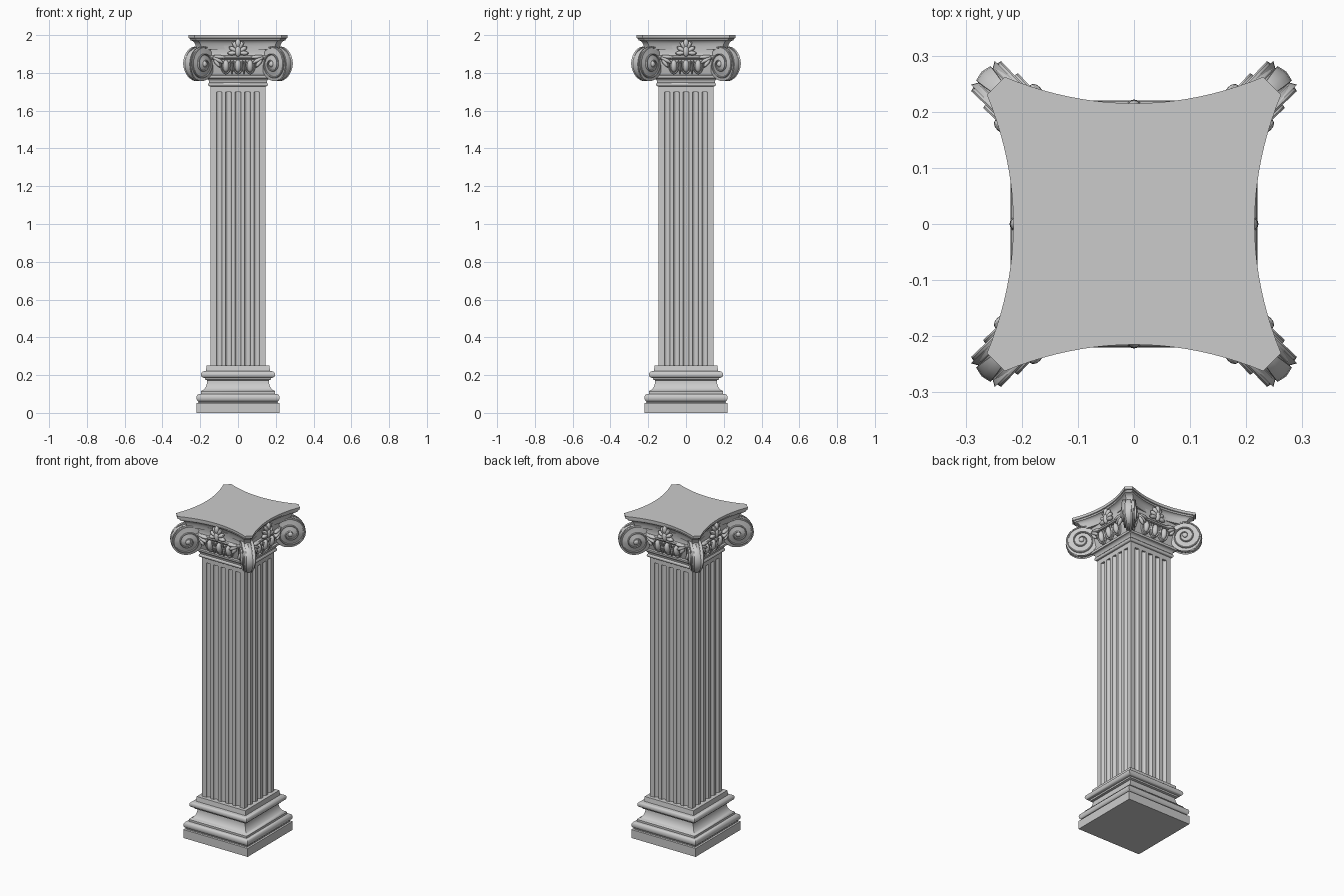
import bpy, bmesh
from math import sin, cos, pi, radians
from mathutils import Matrix, Vector

if "Cube" in bpy.data.objects:
    bpy.data.objects.remove(bpy.data.objects["Cube"])


def finish(name, bm, copies=1, start=0.0, angle=35):
    """Turn a bmesh into an object, repeated around the z axis."""
    bmesh.ops.recalc_face_normals(bm, faces=bm.faces)
    bmesh.ops.rotate(bm, verts=bm.verts, matrix=Matrix.Rotation(start, 3, 'Z'))
    base = bm.faces[:]
    for k in range(1, copies):
        out = bmesh.ops.duplicate(bm, geom=list({v for f in base for v in f.verts}) + base)
        vs = [g for g in out['geom'] if isinstance(g, bmesh.types.BMVert)]
        bmesh.ops.rotate(bm, verts=vs, matrix=Matrix.Rotation(k * pi / 2, 3, 'Z'))
    me = bpy.data.meshes.new(name)
    bm.to_mesh(me)
    bm.free()
    ob = bpy.data.objects.new(name, me)
    bpy.context.collection.objects.link(ob)
    bpy.ops.object.select_all(action='DESELECT')
    ob.select_set(True)
    bpy.context.view_layer.objects.active = ob
    bpy.ops.object.shade_smooth_by_angle(angle=radians(angle))
    return ob


def skin(bm, loops, caps=True, closed=False):
    """Bridge equal-length closed loops of points."""
    rings = [[bm.verts.new(p) for p in lp] for lp in loops]
    n = len(rings[0])
    pairs = list(zip(rings, rings[1:])) + ([(rings[-1], rings[0])] if closed else [])
    for a, b in pairs:
        for i in range(n):
            j = (i + 1) % n
            bm.faces.new((a[i], a[j], b[j], b[i]))
    if caps:
        bm.faces.new(rings[0][::-1])
        bm.faces.new(rings[-1])


def stack(name, outline, profile):
    """Stack a plan outline by (scale, z) steps."""
    bm = bmesh.new()
    skin(bm, [[(x * s, y * s, z) for x, y in outline] for s, z in profile])
    return finish(name, bm)


def four(side):
    """Rotate one side's outline to make all four."""
    pts = []
    for k in range(4):
        c, s = round(cos(k * pi / 2)), round(sin(k * pi / 2))
        pts += [(c * x - s * y, s * x + c * y) for x, y in side]
    return pts


def arc(cx, cz, rx, rz, a0, a1, n=8):
    return [(cx + rx * cos(radians(a0 + (a1 - a0) * i / n)),
             cz + rz * sin(radians(a0 + (a1 - a0) * i / n))) for i in range(n + 1)]


def blob(bm, loc, size, tilt=0.0, lean=0.0, seg=12):
    m = (Matrix.Translation(loc) @ Matrix.Rotation(tilt, 4, 'Y')
         @ Matrix.Rotation(lean, 4, 'X') @ Matrix.Diagonal((*size, 1)))
    bmesh.ops.create_uvsphere(bm, u_segments=seg, v_segments=8, radius=1, matrix=m)


square = four([(-1, -1)])

# Moulded base
stack("base", square, [(.22, 0), (.22, .052), (.21, .054), (.21, .06)]
      + arc(.205, .08, .015, .02, -90, 90)
      + [(.197, .1), (.197, .112)] + arc(.2, .172, .037, .056, 260, 180)
      + [(.175, .176), (.175, .186)] + arc(.182, .203, .014, .017, -90, 90)
      + [(.17, .222), (.166, .25)])

# Fluted shaft with plain top
side = [(-.145, -.145)]
for c in (-.1, -.05, 0, .05, .1):
    side += [(c - .015 * cos(pi * i / 8), -.145 + .014 * sin(pi * i / 8)) for i in range(9)]
stack("fluted_shaft", four(side), [(1, .245), (1, 1.702)])
stack("shaft_top", square, [(.145, 1.70), (.145, 1.735)])

# Capital neck and core
stack("capital_neck", square, [(.147, 1.728)] + arc(.15, 1.739, .008, .01, -90, 90)
      + arc(.175, 1.75, .022, .022, 180, 100) + [(.173, 1.775), (.173, 1.785), (.165, 1.788)])
stack("capital_core", square, [(.16, 1.78), (.166, 1.80), (.176, 1.84), (.182, 1.872),
      (.195, 1.875), (.198, 1.882), (.195, 1.889), (.185, 1.893), (.182, 1.91), (.19, 1.945)])

# Abacus with hollow sides and cut corners
side = [(.23 * i / 10, -.215 - .047 * (i / 10) ** 2) for i in range(-10, 11)]
stack("abacus", four(side), [(.84, 1.925), (.85, 1.94), (.87, 1.955), (.9, 1.966),
      (.94, 1.972), (.96, 1.973), (.97, 1.982), (.995, 1.984), (1, 2.0)])

# Corner scrolls: a drum with a winding ridge on each face
CX, CZ, R = .291, 1.846, .09


def face_y(r, a):
    return .047 - r / .095 * (.016 + .012 * max(0, -sin(a)))


bm = bmesh.new()
loops = []
for i in range(40):
    a = 2 * pi * i / 40
    w = face_y(R, a)
    sec = [(.004, face_y(0, a)), (.045, face_y(.045, a) - .006), (R, w - .002),
           (R - .007, w * .55), (R - .003, 0)]
    sec += [(r, -y) for r, y in sec[-2::-1]]
    loops.append([(CX + r * cos(a), y, CZ + r * sin(a)) for r, y in sec])
skin(bm, loops, caps=False, closed=True)
finish("scroll_drum", bm, 4, pi / 4)

bm = bmesh.new()
N = 90
for s in (1, -1):
    loops = []
    for i in range(N + 1):
        t = i / N
        a = radians(125) - t * 2.3 * 2 * pi
        r = .098 - .084 * t ** .9
        y = face_y(r, a) + .003
        h = .010 - .005 * t
        sec = [(r, y - .016), (r, y - .001), (r - h * .3, y + .002),
               (r - h * .8, y), (r - h, y - .016)]
        loops.append([(CX + p * cos(a), s * q, CZ + p * sin(a)) for p, q in sec])
    skin(bm, loops)
    blob(bm, (CX, s * .044, CZ), (.015, .01, .015))
finish("scroll_ridge", bm, 4, pi / 4)

# Leaf running down each corner between the scrolls
bm = bmesh.new()
loops = []
for i in range(13):
    a = radians(75 - 150 * i / 12)
    w = .003 + .015 * sin(pi * (i + 1.5) / 14.5)
    sec = [(R - .01, -w), (R - .001, -w), (R + .003, 0), (R - .001, w), (R - .01, w)]
    loops.append([(CX + r * cos(a), y, CZ + r * sin(a)) for r, y in sec])
skin(bm, loops)
finish("corner_leaf", bm, 4, pi / 4)

# Eggs, their shells and the darts between
bm = bmesh.new()
for x in (-.064, 0, .064):
    blob(bm, (x, -.183, 1.836), (.017, .02, .034), lean=.15)
    loops = []
    for i in range(17):
        a = radians(150 + 240 * i / 16)
        c = Vector((x + .026 * cos(a), -.183 - .012 * sin(a), 1.842 + .045 * sin(a)))
        d = Vector((cos(a), 0, sin(a)))
        loops.append([c + d * u + Vector((0, v, 0)) for u, v in
                      ((-.005, .02), (-.005, -.006), (0, -.01), (.005, -.006), (.005, .02))])
    skin(bm, loops)
for x in (-.032, .032):
    blob(bm, (x, -.183, 1.822), (.006, .012, .03), seg=6)
finish("egg_and_dart", bm, 4)

# Small leaves spreading from each scroll over the outer eggs
bm = bmesh.new()
for s in (1, -1):
    for k, (dx, z, ln) in enumerate(((.1, 1.885, .034), (.106, 1.868, .034), (.112, 1.852, .028))):
        blob(bm, (s * dx, -.197, z), (ln, .012, .010), tilt=-s * (.1 + .4 * k), seg=8)
finish("scroll_leaves", bm, 4)

# Flower in the middle of each side
bm = bmesh.new()
for s in (1, -1):
    for dx, z, ln, tilt in ((.03, 1.905, .026, -.1), (.025, 1.925, .026, .5), (.014, 1.945, .026, 1.0)):
        blob(bm, (s * dx, -.202, z), (ln, .014, .012), tilt=-s * tilt, seg=8)
blob(bm, (0, -.206, 1.915), (.016, .016, .03))
blob(bm, (0, -.207, 1.957), (.014, .014, .024))
finish("centre_flower", bm, 4)
